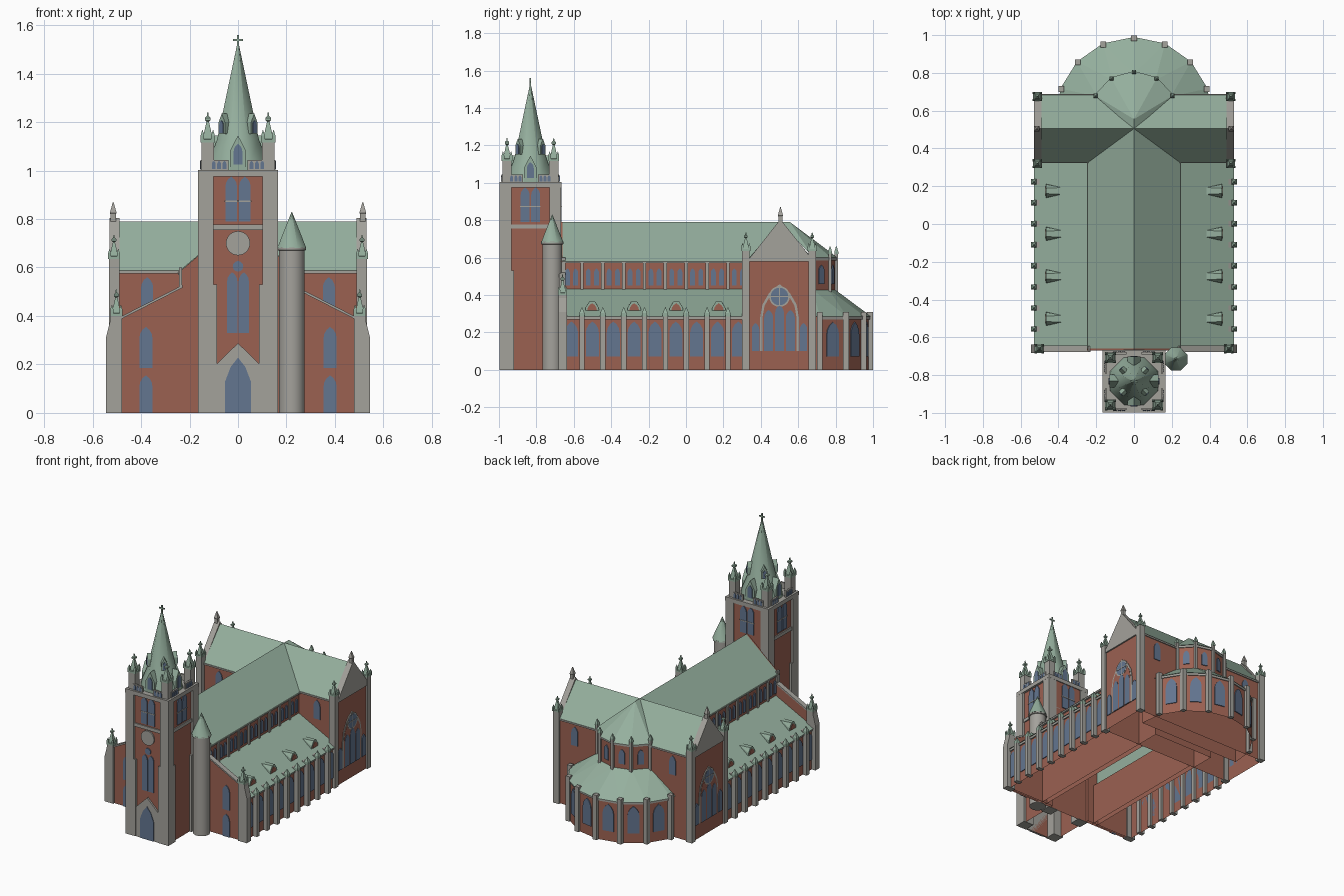
import bpy, bmesh
from math import sin, cos, pi, radians, atan2
from mathutils import Vector

cube = bpy.data.objects.get("Cube")
if cube:
    bpy.data.objects.remove(cube, do_unlink=True)


def material(name, rgb):
    m = bpy.data.materials.new(name)
    m.use_nodes = True
    m.diffuse_color = (*rgb, 1)
    m.node_tree.nodes["Principled BSDF"].inputs["Base Color"].default_value = (*rgb, 1)
    return m


BRICK = material("red brick", (0.33, 0.12, 0.083))
STONE = material("grey stone", (0.37, 0.36, 0.33))
COPPER = material("green copper", (0.30, 0.43, 0.34))
GLASS = material("blue glass", (0.125, 0.18, 0.28))
parts = {}


def part(name, mat):
    """Collects every piece of one named part in a shared mesh."""
    if name not in parts:
        parts[name] = (bmesh.new(), mat)
    return parts[name][0]


def prism(bm, pts, vec):
    a = [bm.verts.new(p) for p in pts]
    b = [bm.verts.new(Vector(p) + Vector(vec)) for p in pts]
    bm.faces.new(a)
    bm.faces.new(b[::-1])
    for i in range(len(a)):
        j = (i + 1) % len(a)
        bm.faces.new((a[i], b[i], b[j], a[j]))


def box(bm, x0, x1, y0, y1, z0, z1):
    prism(bm, [(x0, y0, z0), (x1, y0, z0), (x1, y1, z0), (x0, y1, z0)], (0, 0, z1 - z0))


def lathe(bm, x, y, rings, n):
    """Stacked n-sided rings of (radius, z), flat side to the front."""
    loops = []
    for r, z in rings:
        loops.append([bm.verts.new((x + r * cos(2 * pi * (k + .5) / n),
                                    y + r * sin(2 * pi * (k + .5) / n), z)) for k in range(n)])
    for a, b in zip(loops, loops[1:]):
        for k in range(n):
            j = (k + 1) % n
            bm.faces.new((a[k], a[j], b[j], b[k]))
    bm.faces.new(loops[0])
    bm.faces.new(loops[-1])


def panel(bm, pts, x, y, ang, depth):
    """Extrudes a (sideways, height) outline outwards from a wall facing ang."""
    c, s = cos(ang), sin(ang)
    prism(bm, [(x - u * s, y + u * c, v) for u, v in pts], (c * depth, s * depth, 0))


def hull(bm, pts):
    bmesh.ops.convex_hull(bm, input=[bm.verts.new(p) for p in pts])


def lancet(w, z0, z1, u=0):
    """Pointed arch outline of width w."""
    spring = max(z0, z1 - w * .87)
    arc = [(w * (cos(radians(t)) - .5), spring + (z1 - spring) * sin(radians(t)) / sin(pi / 3))
           for t in (0, 20, 40, 60)]
    right = [(w / 2, z0)] + arc
    return [(u + a, b) for a, b in right] + [(u - a, b) for a, b in right[-2::-1]]


def disc(r, z, n=20):
    return [(r * cos(2 * pi * k / n), z + r * sin(2 * pi * k / n)) for k in range(n)]


def pinnacle(x, y, z, w, h):
    """Copper spirelet with corner points and a finial knob."""
    bm = part("pinnacles", COPPER)
    lathe(bm, x, y, [(w * .76, z), (w * .76, z + h * .1), (w * .58, z + h * .12),
                     (w * .12, z + h * .72)], 4)
    lathe(bm, x, y, [(.004, z + h * .68), (w * .32, z + h * .74), (w * .32, z + h * .82),
                     (.005, z + h * .88), (.003, z + h)], 4)
    for a in (-1, 1):
        for b in (-1, 1):
            lathe(bm, x + a * w * .42, y + b * w * .42, [(w * .2, z), (w * .2, z + h * .24), (.001, z + h * .42)], 4)


FRONT, BACK = -pi / 2, pi / 2
brick, stone = part("brick_walls", BRICK), part("stone_trim", STONE)
glass = part("windows", GLASS)
roof = part("main_roofs", COPPER)

# Nave walls, front gable and roof
box(brick, -.235, .235, -.665, .5, 0, .58)
prism(brick, [(-.25, -.67, .575), (.25, -.67, .575), (0, -.67, .79)], (0, .01, 0))
prism(roof, [(-.25, -.66, .58), (.25, -.66, .58), (0, -.66, .79)], (0, 1.165, 0))

# Transept walls and roof
box(brick, -.52, .52, .33, .68, 0, .585)
prism(roof, [(-.49, .325, .585), (-.49, .685, .585), (-.49, .505, .79)], (.98, 0, 0))
box(stone, -.49, .49, .323, .687, .576, .587)

pitch = .1115
for s in (-1, 1):
    side = 0 if s > 0 else pi
    # Aisle walls and lean-to roof
    box(brick, s * .2, s * .515, -.66, .33, 0, .284)
    prism(part("aisle_roofs", COPPER),
          [(s * .23, -.65, .435), (s * .53, -.65, .285), (s * .23, -.65, .285)], (0, .98, 0))
    box(stone, s * .51, s * .524, -.65, .32, .27, .286)
    # Aisle front wall with sloped coping
    prism(brick, [(s * .15, -.67, 0), (s * .5, -.67, 0), (s * .5, -.67, .38),
                  (s * .235, -.67, .515), (s * .15, -.67, .515)], (0, .022, 0))
    prism(stone, [(s * .5, -.678, .378), (s * .5, -.678, .389), (s * .23, -.678, .527),
                  (s * .23, -.678, .516)], (0, .035, 0))
    box(stone, s * .232, s * .244, -.678, -.645, .52, .6)
    for z0, z1 in ((0, .155), (.185, .355)):
        panel(glass, lancet(.054, z0, z1), s * .38, -.67, FRONT, .006)
    # Front corner buttress
    prism(stone, [(s * .478, -.682, 0), (s * .545, -.682, 0), (s * .545, -.682, .31),
                  (s * .526, -.682, .385), (s * .526, -.682, .4), (s * .478, -.682, .4)], (0, .045, 0))
    pinnacle(s * .502, -.66, .4, .044, .11)
    # Aisle bays: window, buttress, clerestory pair and pilaster
    for i in range(9):
        y = .28 - pitch * i
        panel(glass, lancet(.07, .07, .258), s * .515, y, side, .005)
        for d in (-.022, .022):
            panel(glass, lancet(.026, .45, .542, d), s * .235, y, side, .005)
        yb = y - pitch / 2
        if i < 8:
            prism(stone, [(s * .5, yb - .014, 0), (s * .545, yb - .014, 0), (s * .545, yb - .014, .285),
                          (s * .5, yb - .014, .305)], (0, .028, 0))
            lathe(part("buttress_caps", COPPER), s * .53, yb, [(.02, .285), (.02, .303), (.001, .335)], 4)
            box(stone, s * .23, s * .244, yb - .009, yb + .009, .42, .575)
    box(stone, s * .23, s * .248, -.66, .33, .57, .583)
    # Aisle roof dormers
    for y in (.175, -.052, -.277, -.502):
        hull(part("dormer_roofs", COPPER),
             [(s * u, y + d, z) for u, w, z in ((.466, .037, .315), (.466, .034, .335), (.466, .014, .366),
                                                (.385, .018, .362)) for d in (-w, w)])
        panel(part("dormer_fronts", BRICK), lancet(.052, .318, .356), s * .463, y, side, .006)
    # Transept gable, corner buttresses and pinnacles
    prism(stone, [(s * .49, .325, .578), (s * .49, .685, .578), (s * .49, .505, .805)], (s * .04, 0, 0))
    lathe(stone, s * .515, .505, [(.016, .78), (.016, .82), (.02, .825), (.002, .87)], 4)
    for y in (.32, .675):
        box(stone, s * .488, s * .532, y - .02, y + .02, 0, .635)
        pinnacle(s * .512, y, .635, .043, .1)
    # Great transept window: stone arch, brick infill, lancets and rose
    panel(stone, lancet(.208, .1, .458), s * .52, .5, side, .004)
    panel(brick, lancet(.182, .1, .438), s * .52, .5, side, .006)
    for d in (-.058, 0, .058):
        panel(glass, lancet(.048, .1, .345 if d == 0 else .32, d), s * .52, .5, side, .008)
    panel(stone, disc(.056, .392), s * .52, .5, side, .007)
    panel(glass, disc(.047, .392), s * .52, .5, side, .008)
    panel(stone, [(-.003, .34), (.003, .34), (.003, .44), (-.003, .44)], s * .52, .5, side, .0095)
    panel(stone, [(-.05, .389), (.05, .389), (.05, .395), (-.05, .395)], s * .52, .5, side, .0095)
    for d in (-.128, .128):
        panel(glass, lancet(.04, .1, .25, d), s * .52, .5, side, .006)
    # High windows on the transept front and back
    panel(glass, lancet(.05, .43, .56), s * .375, .33, FRONT, .005)
    panel(glass, lancet(.05, .43, .56), s * .375, .68, BACK, .005)

# Apse: low ambulatory ring and tall choir ring
CY = .575


def ring(r, z, first, count):
    step = (180 - 2 * first) / (count - 1)
    return [(r * cos(radians(first + step * k)), CY + r * sin(radians(first + step * k)), z)
            for k in range(count)]


for r, first, count, z0, top, w, win in ((.405, 20, 7, 0, .285, .075, (.07, .255)),
                                         (.225, 27, 5, .3, .6, .04, (.46, .56))):
    base = ring(r, z0, first, count)
    prism(brick, [(r * .98, .56, z0)] + base + [(-r * .98, .56, z0)], (0, 0, top - z0))
    rim = ring(r + .006, top - .015, first, count)
    prism(stone, rim, (0, 0, .015))
    # Window in each facet
    for a, b in zip(base, base[1:]):
        mid = (Vector(a) + Vector(b)) / 2
        panel(glass, lancet(w, *win), mid.x, mid.y, atan2(mid.y - CY, mid.x), .006)
    # Corner buttresses, the tall ring with copper tips
    low = count == 7
    h = .015 if low else .009
    for x, y, z in ring(r + .004, z0, first, count):
        box(stone, x - h, x + h, y - h, y + h, z0, top + .025)
        if not low:
            lathe(part("buttress_caps", COPPER), x, y, [(.015, top + .02), (.015, top + .03), (.003, top + .06)], 4)
lower = ring(.415, .285, 20, 7) + [(.41, .55, .285), (-.41, .55, .285)]
hull(part("ambulatory_roof", COPPER), lower + ring(.22, .43, 27, 5) + [(.22, .55, .43), (-.22, .55, .43)])
hull(part("choir_roof", COPPER), ring(.235, .6, 27, 5) + [(0, .555, .79), (0, .5, .79)])

# Tower body, bands and corner buttresses
TY = -.832
box(brick, -.15, .15, TY - .15, TY + .16, 0, .98)
box(stone, -.158, .158, TY - .158, TY + .16, .755, .778)
box(stone, -.166, .166, TY - .166, TY + .166, .975, 1.003)
for a in (-1, 1):
    for b in (-1, 1):
        box(stone, a * .087, a * .165, TY + b * .087, TY + b * .165, 0, .53)
        box(stone, a * .102, a * .165, TY + b * .102, TY + b * .165, .5, 1)
        box(stone, a * .1, a * .15, TY + b * .1, TY + b * .15, 1, 1.115)
        pinnacle(a * .125, TY + b * .125, 1.115, .052, .125)

# Portal, door, tall window and clock face
panel(stone, [(-.09, 0), (.09, 0), (.09, .2), (0, .288), (-.09, .2)], 0, TY - .15, FRONT, .012)
panel(part("door", GLASS), [(-.053, 0), (.053, 0), (.053, .13), (.03, .19), (0, .228), (-.03, .19),
                            (-.053, .13)], 0, TY - .162, FRONT, .004)
for d in (-.024, .024):
    panel(glass, lancet(.042, .33, .58, d), 0, TY - .15, FRONT, .006)
panel(glass, disc(.022, .605, 12), 0, TY - .15, FRONT, .006)
panel(part("clock_face", STONE), disc(.05, .7, 24), 0, TY - .15, FRONT, .009)

# Belfry windows, parapet and spire gables on all four sides
for k in range(4):
    ang = k * pi / 2
    c, s = cos(ang), sin(ang)
    reach = .16 if k == 1 else .15
    for d in (-.028, .028):
        panel(glass, lancet(.048, .79, .975, d), c * reach, TY + s * reach, ang, .006)
    panel(stone, [(-.055, .87), (.055, .87), (.055, .876), (-.055, .876)],
          c * reach, TY + s * reach, ang, .008)
    for e in (-1, 1):
        panel(stone, [(e * .04, 1), (e * .115, 1), (e * .115, 1.043), (e * .04, 1.043)],
              c * .142, TY + s * .142, ang, .012)
        for u in (.056, .078, .1):
            panel(glass, lancet(.016, 1.006, 1.04, e * u), c * .154, TY + s * .154, ang, .003)
    panel(part("spire_gables", COPPER), [(-.034, 1), (.034, 1), (.034, 1.08), (0, 1.145), (-.034, 1.08)],
          c * .04, TY + s * .04, ang, .09)
    panel(glass, lancet(.036, 1.025, 1.11), c * .13, TY + s * .13, ang, .004)
    # Small upper dormers on the diagonals
    diag = ang + pi / 4
    c, s = cos(diag), sin(diag)
    panel(part("spire_dormers", COPPER), [(-.018, 1.15), (.018, 1.15), (.018, 1.2), (0, 1.235), (-.018, 1.2)],
          c * .03, TY + s * .03, diag, .065)
    panel(glass, lancet(.022, 1.155, 1.207), c * .095, TY + s * .095, diag, .004)

# Spire and cross
lathe(part("spire", COPPER), 0, TY, [(.137, 1), (.13, 1.035), (.093, 1.13), (.004, 1.52)], 8)
cross = part("cross", COPPER)
box(cross, -.004, .004, TY - .004, TY + .004, 1.5, 1.56)
box(cross, -.02, .02, TY - .004, TY + .004, 1.535, 1.543)

# Round stair turret with pointed cap
lathe(part("stair_turret", STONE), .222, -.715, [(.054, 0), (.054, .67), (.06, .672), (.06, .685)], 20)
lathe(part("turret_cap", COPPER), .222, -.715, [(.065, .68), (.001, .83)], 8)

# The brick shells stand open at the ground
ground = [f for f in brick.faces if all(v.co.z < .001 for v in f.verts)]
for f in brick.faces:
    f.normal_update()
bmesh.ops.recalc_face_normals(brick, faces=brick.faces)
bmesh.ops.delete(brick, geom=ground, context="FACES_ONLY")

# Turn the collected parts into objects
for name, (bm, mat) in parts.items():
    if bm is not brick:
        bmesh.ops.recalc_face_normals(bm, faces=bm.faces)
    me = bpy.data.meshes.new(name)
    bm.to_mesh(me)
    bm.free()
    me.materials.append(mat)
    ob = bpy.data.objects.new(name, me)
    bpy.context.collection.objects.link(ob)
    if name in ("stair_turret", "turret_cap", "spire"):
        bpy.context.view_layer.objects.active = ob
        ob.select_set(True)
        bpy.ops.object.shade_smooth_by_angle(angle=radians(50))
        ob.select_set(False)
